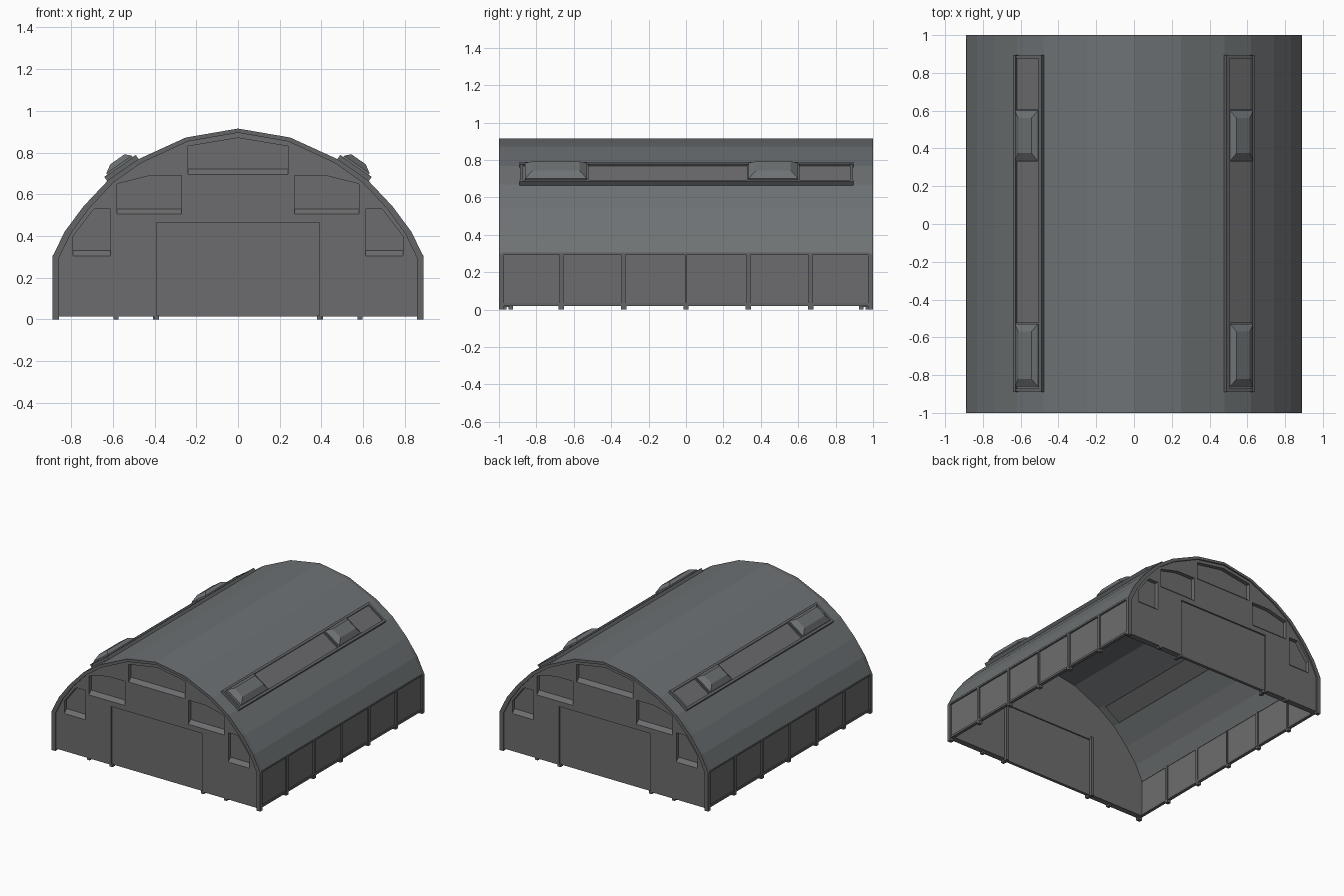
import bpy, bmesh
from mathutils import Vector

if "Cube" in bpy.data.objects:
    bpy.data.objects.remove(bpy.data.objects["Cube"])


def material(name, rgb):
    m = bpy.data.materials.new(name)
    m.diffuse_color = (*rgb, 1)
    m.use_nodes = True
    m.node_tree.nodes["Principled BSDF"].inputs["Base Color"].default_value = m.diffuse_color
    return m


ROOF = material("roof_grey", (0.155, 0.168, 0.174))
WALL = material("wall_grey", (0.152, 0.152, 0.158))
TRIM = material("trim_grey", (0.125, 0.13, 0.135))


def loft(name, a, b, mat):
    """Solid between two matching 3D outlines."""
    bm = bmesh.new()
    va = [bm.verts.new(p) for p in a]
    vb = [bm.verts.new(p) for p in b]
    n = len(a)
    bm.faces.new(va)
    bm.faces.new(vb[::-1])
    for i in range(n):
        j = (i + 1) % n
        bm.faces.new((va[i], vb[i], vb[j], va[j]))
    bmesh.ops.recalc_face_normals(bm, faces=bm.faces)
    me = bpy.data.meshes.new(name)
    bm.to_mesh(me)
    bm.free()
    me.materials.append(mat)
    ob = bpy.data.objects.new(name, me)
    bpy.context.collection.objects.link(ob)
    return ob


def prism(name, pts, y0, y1, mat, pts2=None):
    """Front (xz) outline extruded along y, with an optional second outline."""
    return loft(name, [(x, y0, z) for x, z in pts],
                [(x, y1, z) for x, z in (pts2 or pts)], mat)


def box(name, x0, x1, y0, y1, z0, z1, mat):
    return prism(name, [(x0, z0), (x1, z0), (x1, z1), (x0, z1)], y0, y1, mat)


def cut(target, cutter):
    mod = target.modifiers.new("cut", 'BOOLEAN')
    mod.operation = 'DIFFERENCE'
    mod.solver = 'EXACT'
    mod.object = cutter
    bpy.context.view_layer.objects.active = target
    bpy.ops.object.modifier_apply(modifier=mod.name)
    bpy.data.objects.remove(cutter)


# Arch outline, right to left
half = [(0.89, 0.30), (0.83, 0.422), (0.74, 0.543), (0.62, 0.67),
        (0.48, 0.767), (0.25, 0.872), (0, 0.915)]
arch = half + [(-x, z) for x, z in half[-2::-1]]


def scaled(pts, sx, sz):
    return [(x * sx, z * sz) for x, z in pts]


# Roof shell
prism("roof", arch + scaled(arch, 0.98, 0.98)[::-1], -0.995, 0.995, ROOF)

full = [(0.89, 0)] + arch + [(-0.89, 0)]
wall_outline = [(0.87, 0.015)] + scaled(arch, 0.978, 0.978) + [(-0.87, 0.015)]

# Recessed wall panels stepping up under the arch
outer = [(0.61, 0.33), (0.79, 0.33), (0.79, 0.40), (0.69, 0.53), (0.61, 0.53)]
middle = [(0.27, 0.53), (0.58, 0.53), (0.58, 0.65), (0.42, 0.69), (0.27, 0.69)]
centre = [(-0.24, 0.72), (0.24, 0.72), (0.24, 0.83), (0, 0.87), (-0.24, 0.83)]


def flip(pts):
    return [(-x, z) for x, z in pts]


for label, s in (("front", -1), ("back", 1)):
    # Arched rim with legs
    prism(label + "_rim", full + scaled(full, 0.965, 0.978)[::-1],
          s * 1.0, s * 0.972, TRIM)
    # End wall with sloped-sill recesses and a door opening
    wall = prism(label + "_wall", wall_outline, s * 0.99, s * 0.945, WALL)
    for pts in (outer, flip(outer), middle, flip(middle), centre):
        low = min(z for x, z in pts)
        sill = [(x, z - 0.03 if z == low else z) for x, z in pts]
        cut(wall, prism("cutter", sill, s * 0.995, s * 0.96, WALL, pts))
    cut(wall, box("cutter", -0.39, 0.39, s * 1.1, s * 0.9, -0.1, 0.465, WALL))
    box(label + "_door", -0.40, 0.40, s * 0.978, s * 0.955, 0.015, 0.475, WALL)
    # Door guide posts inside
    for x in (-0.395, 0.395):
        box(label + "_door_post", x - 0.012, x + 0.012,
            s * 0.95, s * 0.925, 0.0, 0.48, TRIM)
    # Feet under the end wall
    for x in (-0.585, -0.39, 0.39, 0.585):
        box(label + "_foot", x - 0.012, x + 0.012,
            s * 0.99, s * 0.96, 0.0, 0.02, TRIM)

# Side walls: panels, rails and posts
for label, s in (("right", 1), ("left", -1)):
    box(label + "_side_panel", s * 0.878, s * 0.865, -0.98, 0.98, 0.02, 0.305, WALL)
    box(label + "_top_rail", s * 0.89, s * 0.862, -0.98, 0.98, 0.293, 0.306, TRIM)
    box(label + "_bottom_rail", s * 0.886, s * 0.862, -0.98, 0.98, 0.02, 0.036, TRIM)
    for i in range(1, 6):
        y = -1 + i / 3
        w = 0.006 if i == 3 else 0.011
        box(label + "_side_post", s * 0.89, s * 0.858, y - w, y + w, 0.02, 0.30, TRIM)
        box(label + "_side_foot", s * 0.888, s * 0.86, y - 0.014, y + 0.014,
            0.0, 0.022, TRIM)


# Roof skylights, laid out in the sloped plane (u down the slope, n outward)
def slope_rect(s, u0, u1, y0, y1, n):
    o, du, dn = Vector((0.553, 0.718)), Vector((0.82, -0.572)), Vector((0.572, 0.82))
    out = []
    for u, y in ((u0, y0), (u1, y0), (u1, y1), (u0, y1)):
        p = o + du * u + dn * n
        out.append((s * p.x, y, p.y))
    return out


def slope_box(name, s, u0, u1, y0, y1, n0, n1, mat, taper=0.0):
    loft(name, slope_rect(s, u0, u1, y0, y1, n0),
         slope_rect(s, u0 + taper * 0.6, u1 - taper, y0 + taper, y1 - taper, n1), mat)


for label, s in (("right", 1), ("left", -1)):
    slope_box(label + "_skylight_pane", s, -0.075, 0.075, -0.88, 0.88, -0.03, 0.010, WALL)
    for u in (-0.083, 0.083):
        slope_box(label + "_skylight_rail", s, u - 0.009, u + 0.009,
                  -0.89, 0.895, -0.02, 0.022, TRIM)
    for y in (-0.88, -0.53, 0.335, 0.60, 0.885):
        slope_box(label + "_skylight_bar", s, -0.08, 0.08,
                  y - 0.008, y + 0.008, -0.02, 0.020, TRIM)
    # Raised vent hoods
    for y0, y1 in ((-0.86, -0.53), (0.335, 0.60)):
        slope_box(label + "_vent_hood", s, -0.074, 0.074, y0, y1, 0.0, 0.03, ROOF)
        slope_box(label + "_vent_cap", s, -0.074, 0.074, y0, y1, 0.03, 0.055, ROOF, 0.04)
